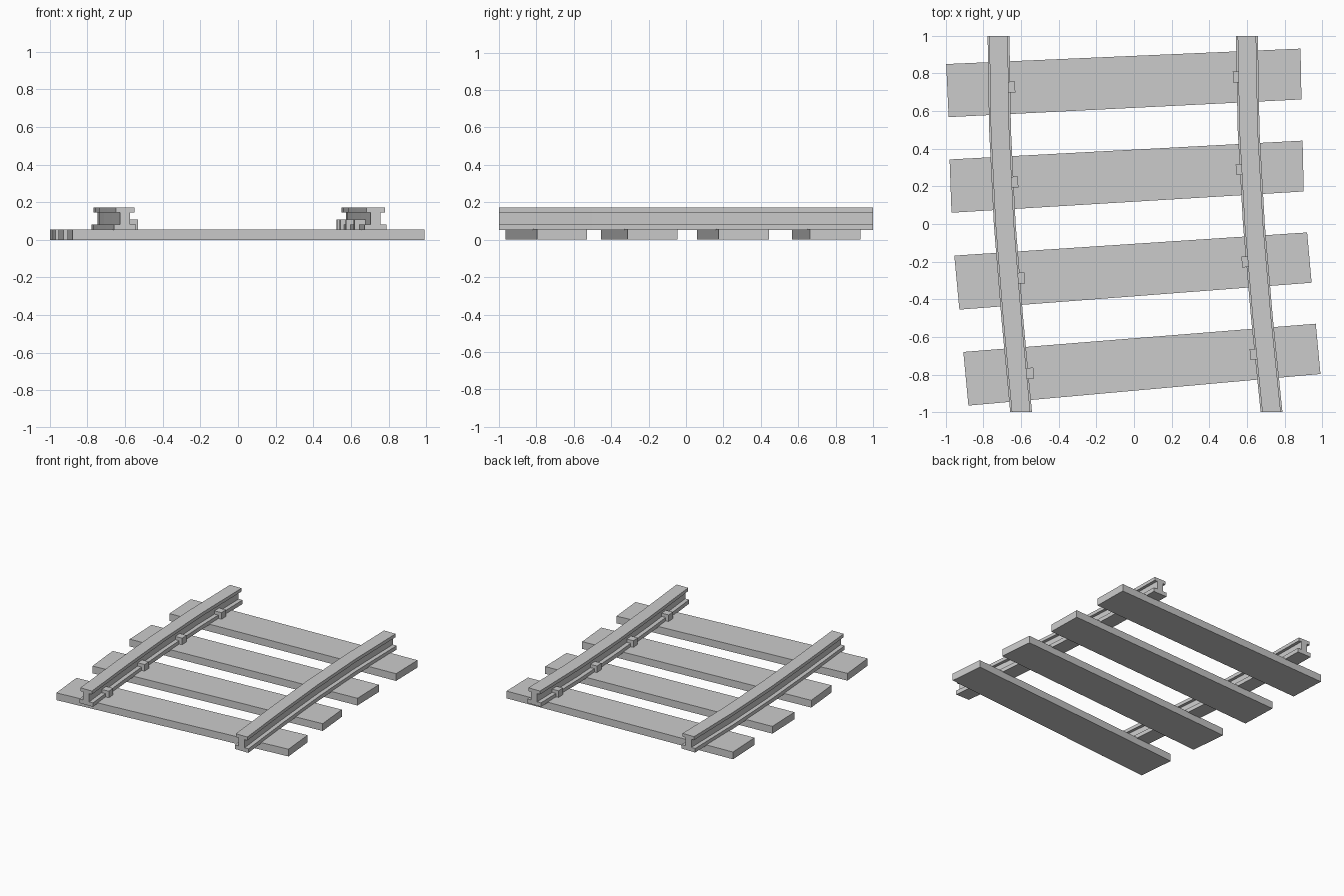
import bpy, math

if "Cube" in bpy.data.objects:
    bpy.data.objects.remove(bpy.data.objects["Cube"])

def mesh_object(name, verts, faces):
    me = bpy.data.meshes.new(name)
    me.from_pydata(verts, [], faces)
    me.update()
    ob = bpy.data.objects.new(name, me)
    bpy.context.collection.objects.link(ob)
    return ob

def prism(name, outline, z0, z1):
    # vertical extrusion of a counter-clockwise outline
    n = len(outline)
    verts = [(x, y, z) for z in (z0, z1) for x, y in outline]
    faces = [list(range(n))[::-1], list(range(n, 2 * n))]
    faces += [(i, (i + 1) % n, (i + 1) % n + n, i + n) for i in range(n)]
    return mesh_object(name, verts, faces)

# Sleepers: uneven planks, corners counter-clockwise from lower left
sleepers = [
    [(-0.985, 0.568), (0.89, 0.662), (0.885, 0.932), (-0.998, 0.85)],
    [(-0.97, 0.06), (0.902, 0.173), (0.896, 0.443), (-0.98, 0.343)],
    [(-0.928, -0.455), (0.944, -0.312), (0.92, -0.045), (-0.955, -0.168)],
    [(-0.88, -0.965), (0.991, -0.797), (0.966, -0.53), (-0.907, -0.68)],
]
for i, c in enumerate(sleepers):
    prism(f"sleeper_{i + 1}", c, 0.0, 0.056)

# Rails: I-shaped section swept along a gently bending path
F, W, H = 0.058, 0.026, 0.049
half = [(F, 0.051), (F, 0.082), (W, 0.082), (W, 0.145), (H, 0.145), (H, 0.171)]
profile = half + [(-x, z) for x, z in reversed(half)]
ys = [-1.0, -0.5, 0.0, 0.5, 1.0]
paths = {"left": [-0.600, -0.647, -0.687, -0.712, -0.720],
         "right": [0.731, 0.680, 0.637, 0.609, 0.600]}

def rail(name, xs):
    n = len(profile)
    verts = [(cx + x, y, z) for cx, y in zip(xs, ys) for x, z in profile]
    faces = []
    for s in range(len(ys) - 1):
        for i in range(n):
            j = (i + 1) % n
            faces.append((s * n + i, s * n + j, (s + 1) * n + j, (s + 1) * n + i)[::-1])
    # end caps split into foot, web and head
    for base, flip in ((0, False), ((len(ys) - 1) * n, True)):
        for cap in ((0, 1, 2, 9, 10, 11), (2, 3, 8, 9), (3, 4, 5, 6, 7, 8)):
            f = [base + k for k in cap]
            faces.append(f[::-1] if flip else f)
    return mesh_object(name, verts, faces)

for side, xs in paths.items():
    rail(f"{side}_rail", xs)

# Clips: small blocks holding the inner foot of each rail, turned with the sleeper
clips = {"left": [(-0.661, 0.727), (-0.645, 0.222), (-0.610, -0.288), (-0.562, -0.794)],
         "right": [(0.555, 0.782), (0.571, 0.290), (0.602, -0.200), (0.646, -0.692)]}
angles = [0.047, 0.055, 0.068, 0.085]
for side, points in clips.items():
    for i, ((cx, cy), a) in enumerate(zip(points, angles)):
        c, s, r = math.cos(a), math.sin(a), 0.029
        sq = [(cx + c * u * r - s * v * r, cy + s * u * r + c * v * r)
              for u, v in ((-1, -1), (1, -1), (1, 1), (-1, 1))]
        prism(f"{side}_clip_{i + 1}", sq, 0.055, 0.107)
